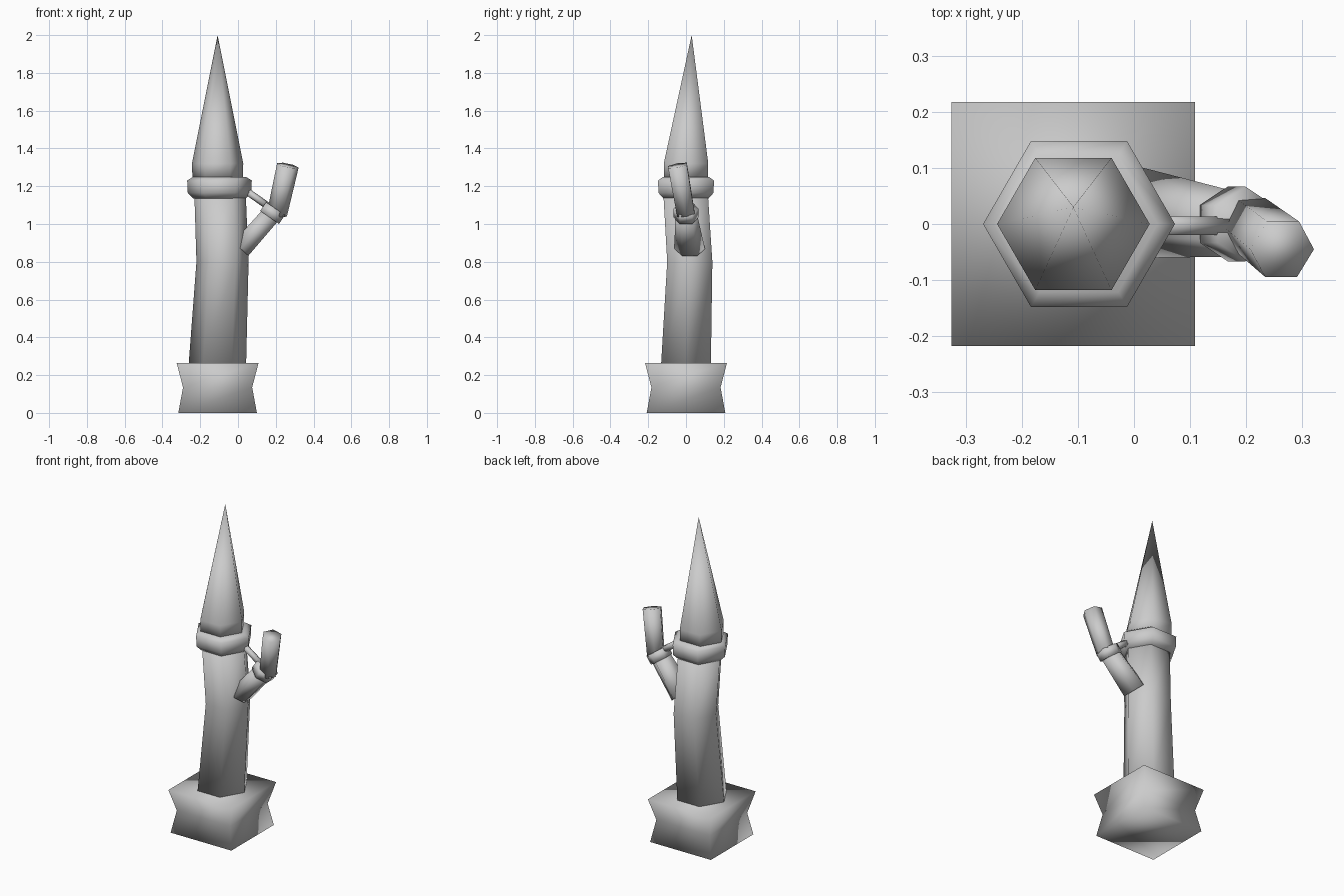
import bpy, math
from mathutils import Vector

cube = bpy.data.objects.get("Cube")
if cube:
    bpy.data.objects.remove(cube)

grey = bpy.data.materials.new("stone grey")
grey.use_nodes = True
grey.diffuse_color = (0.6, 0.6, 0.6, 1)
grey.node_tree.nodes["Principled BSDF"].inputs["Base Color"].default_value = (0.6, 0.6, 0.6, 1)
UP = (0, 0, 1)


def loft(name, rings, sides=6, phase=0.0, tip=None):
    """Skin rings of (centre, axis, radius, sideways stretch), capped or closed to a tip."""
    verts, faces = [], []
    for centre, axis, radius, stretch in rings:
        d = Vector(axis).normalized()
        u = Vector((0, 1, 0)).cross(d).normalized()
        v = d.cross(u)
        for i in range(sides):
            a = math.radians(phase) + math.tau * i / sides
            verts.append(Vector(centre) + radius * (u * math.cos(a) + v * stretch * math.sin(a)))
    last = (len(rings) - 1) * sides
    for r in range(len(rings) - 1):
        for i in range(sides):
            a, b = r * sides + i, r * sides + (i + 1) % sides
            faces.append((a, b, b + sides, a + sides))
    faces.append(tuple(reversed(range(sides))))
    if tip:
        verts.append(Vector(tip))
        faces += [(last + i, last + (i + 1) % sides, len(verts) - 1) for i in range(sides)]
    else:
        faces.append(tuple(range(last, last + sides)))
    mesh = bpy.data.meshes.new(name)
    mesh.from_pydata(verts, [], faces)
    mesh.materials.append(grey)
    mesh.shade_smooth()
    obj = bpy.data.objects.new(name, mesh)
    bpy.context.collection.objects.link(obj)
    return obj


def upright(x, y, profile):
    return [((x, y, z), UP, r, 1) for z, r in profile]


# Square waisted foot
root2 = math.sqrt(2)
loft("base", upright(-0.108, 0, [(0, 0.208 * root2), (0.135, 0.183 * root2),
                                 (0.265, 0.217 * root2)]), 4, 45)

# Slightly bent tower shaft
loft("tower_shaft", [((-0.109, 0, 0.26), UP, 0.152, 1),
                     ((-0.082, 0.02, 0.8), UP, 0.138, 1),
                     ((-0.095, -0.002, 1.16), UP, 0.136, 1)])

# Collar and pointed roof
loft("tower_collar", upright(-0.098, 0, [(1.135, 0.138), (1.165, 0.168),
                                         (1.23, 0.171), (1.25, 0.14)]))
loft("roof", upright(-0.108, 0, [(1.24, 0.133), (1.32, 0.136)]), tip=(-0.108, 0.03, 2.0))

# Side turret: slanted stem, elbow collar, raised upper tube
slant = (0.155, 0, 0.17)
loft("side_stem", [((0.015, 0.02, 0.868), slant, 0.062, 1.3),
                   ((0.18, 0, 1.055), slant, 0.058, 1)], phase=30)
elbow = Vector((0.183, 0, 1.058))
bend = Vector((0.57, 0, 0.82))
loft("elbow_collar", [(elbow + bend * t, bend, 0.07, 0.95) for t in (-0.028, 0.028)], phase=30)
lean = (0.05, -0.045, 0.24)
loft("upper_tube", [((0.206, 0, 1.05), lean, 0.054, 1), ((0.264, -0.045, 1.31), lean, 0.058, 1)])

# Thin strut tying the side turret to the tower
tie = (0.12, 0, -0.085)
loft("strut", [((0.04, -0.003, 1.178), tie, 0.019, 1), ((0.165, -0.003, 1.09), tie, 0.019, 1)])
